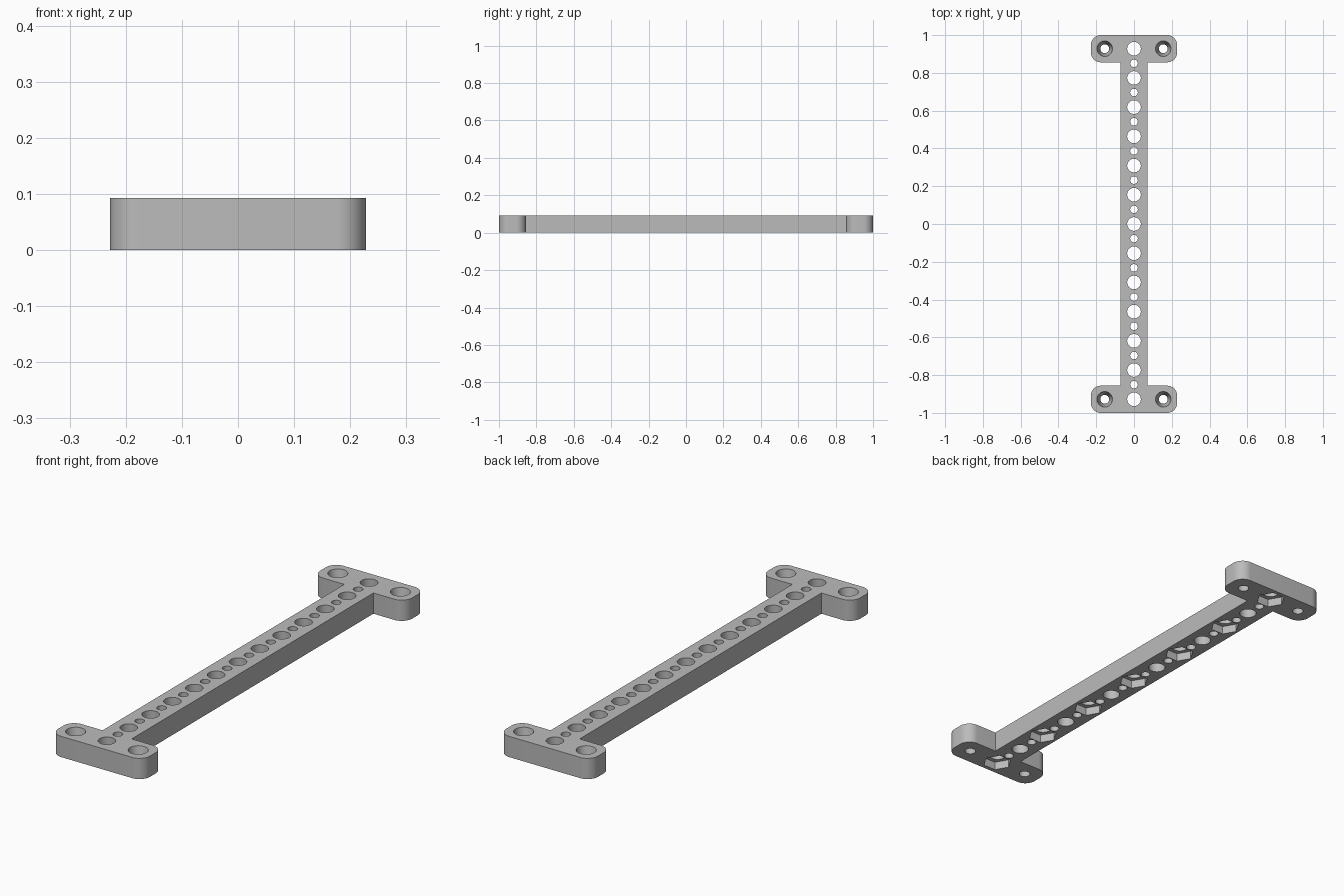
import bpy, bmesh, math

HEIGHT = 0.093
BAR_HALF, HEAD_HALF = 0.072, 0.228
CORNER = 0.052
HOLE_END = 0.928
HOLES = 13

if "Cube" in bpy.data.objects:
    bpy.data.objects.remove(bpy.data.objects["Cube"])

grey = bpy.data.materials.new("grey")
grey.use_nodes = True
colour = (0.5, 0.5, 0.5, 1)
grey.diffuse_color = colour
grey.node_tree.nodes["Principled BSDF"].inputs["Base Color"].default_value = colour


def new_object(name, bm):
    mesh = bpy.data.meshes.new(name)
    bm.to_mesh(mesh)
    bm.free()
    obj = bpy.data.objects.new(name, mesh)
    obj.data.materials.append(grey)
    bpy.context.collection.objects.link(obj)
    return obj


def arc(cx, cy, start):
    """Quarter-circle corner, counter-clockwise from the start angle."""
    angles = [math.radians(start + 90 * i / 12) for i in range(13)]
    return [(cx + CORNER * math.cos(a), cy + CORNER * math.sin(a)) for a in angles]


def drill(bm, x, y, low, high, r_low, r_high, sides=48, turn=0):
    """Closed round, tapered or hexagonal plug used to cut one hole."""
    rings = []
    for z, r in ((low, r_low), (high, r_high)):
        rings.append([bm.verts.new((x + r * math.cos(turn + math.tau * i / sides),
                                    y + r * math.sin(turn + math.tau * i / sides), z))
                      for i in range(sides)])
    a, b = rings
    bm.faces.new(a[::-1])
    bm.faces.new(b)
    for i in range(sides):
        j = (i + 1) % sides
        bm.faces.new((a[i], a[j], b[j], b[i]))


# I-shaped bracket: narrow bar with a rounded head at each end
inner = 0.856
xc, y_out, y_in = HEAD_HALF - CORNER, 1 - CORNER, inner + CORNER
half = ([(BAR_HALF, inner)] + arc(xc, y_in, -90) + arc(xc, y_out, 0)
        + arc(-xc, y_out, 90) + arc(-xc, y_in, 180) + [(-BAR_HALF, inner)])
outline = half + [(-x, -y) for x, y in half]
bm = bmesh.new()
base = bm.faces.new([bm.verts.new((x, y, 0)) for x, y in outline])
top = bmesh.ops.extrude_face_region(bm, geom=[base])["geom"]
bmesh.ops.translate(bm, vec=(0, 0, HEIGHT),
                    verts=[v for v in top if isinstance(v, bmesh.types.BMVert)])
bmesh.ops.recalc_face_normals(bm, faces=bm.faces)
bracket = new_object("bracket", bm)

# Alternating large and small through holes, plus tapered screw holes
holes = bmesh.new()
step = 2 * HOLE_END / (HOLES - 1)
for i in range(HOLES):
    y = -HOLE_END + i * step
    drill(holes, 0, y, -0.1, 0.2, 0.036, 0.036)
    if i < HOLES - 1:
        drill(holes, 0, y + step / 2, -0.1, 0.2, 0.02, 0.02)
slope = (0.041 - 0.023) / HEIGHT
for x in (-0.155, 0.155):
    for y in (-HOLE_END, HOLE_END):
        drill(holes, x, y, -0.02, HEIGHT + 0.02, 0.023 - 0.02 * slope, 0.041 + 0.02 * slope)

# Hexagonal nut pockets underneath every second large hole
pockets = bmesh.new()
for i in range(0, HOLES, 2):
    drill(pockets, 0, -HOLE_END + i * step, -0.1, 0.037, 0.062, 0.062, sides=6)

for name, cutter_bm in (("hole_cutter", holes), ("nut_pocket_cutter", pockets)):
    cutter = new_object(name, cutter_bm)
    cutter.hide_render = True
    cut = bracket.modifiers.new(name, 'BOOLEAN')
    cut.operation = 'DIFFERENCE'
    cut.solver = 'EXACT'
    cut.object = cutter
    bpy.context.view_layer.objects.active = bracket
    bracket.select_set(True)
    with bpy.context.temp_override(object=bracket, active_object=bracket):
        bpy.ops.object.modifier_apply(modifier=name)
    bpy.data.objects.remove(cutter)

# Smooth the round walls, keep the flat faces crisp
bpy.ops.object.select_all(action='DESELECT')
bracket.select_set(True)
bpy.context.view_layer.objects.active = bracket
bpy.ops.object.shade_smooth_by_angle(angle=math.radians(30))
